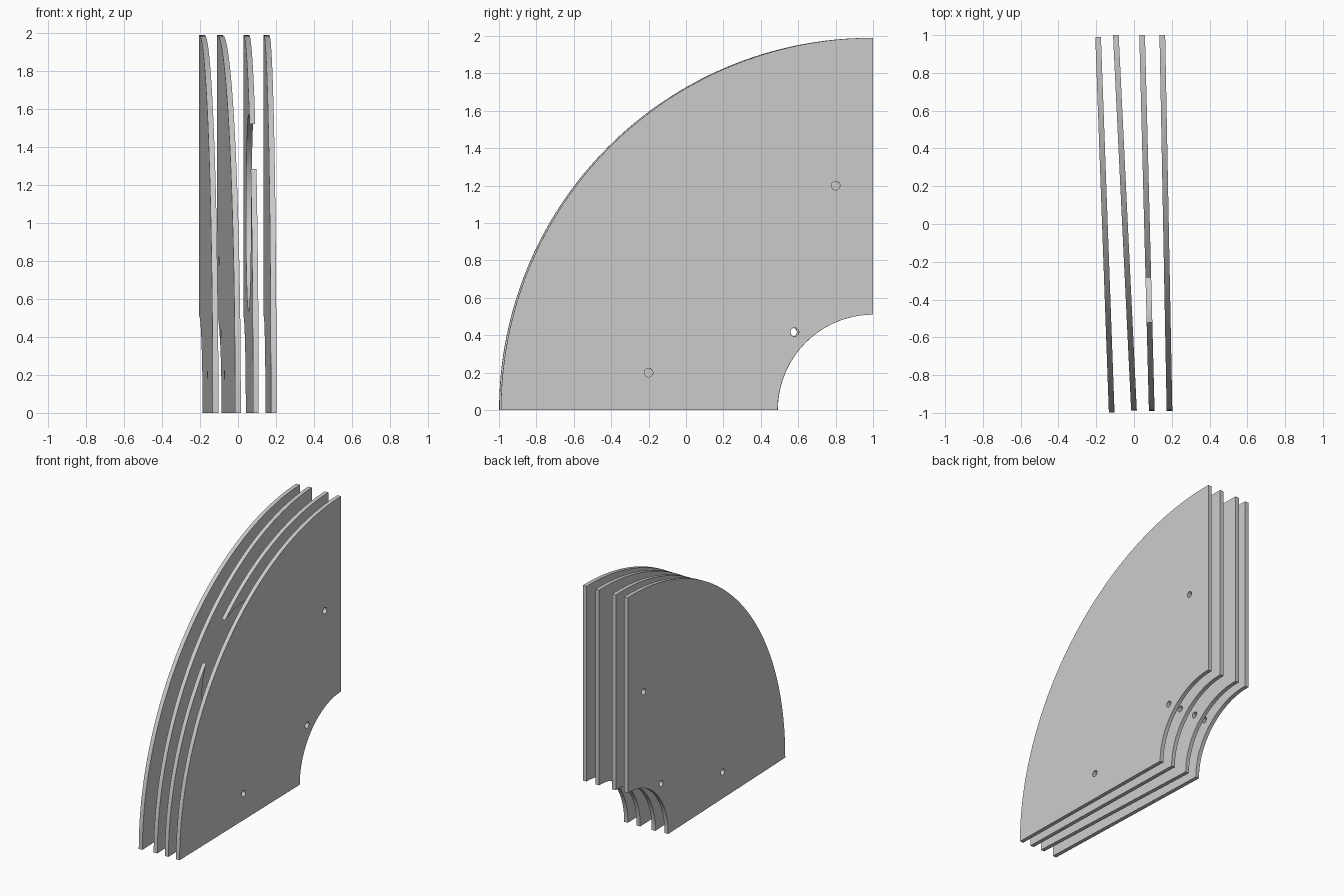
import bpy, bmesh, math
from mathutils import Matrix

if "Cube" in bpy.data.objects:
    bpy.data.objects.remove(bpy.data.objects["Cube"])

R_OUT, R_IN, THICK, SEGS = 1.99, 0.51, 0.03, 64

grey = bpy.data.materials.new("light_grey")
grey.diffuse_color = (0.6, 0.6, 0.6, 1)
grey.use_nodes = True
grey.node_tree.nodes["Principled BSDF"].inputs["Base Color"].default_value = grey.diffuse_color


def new_object(name, bm):
    mesh = bpy.data.meshes.new(name)
    bmesh.ops.recalc_face_normals(bm, faces=bm.faces)
    bm.to_mesh(mesh)
    bm.free()
    ob = bpy.data.objects.new(name, mesh)
    bpy.context.collection.objects.link(ob)
    return ob


def quarter_ring():
    """Quarter ring slab in the y-z plane, arc centre at the origin."""
    bm = bmesh.new()
    angles = [math.pi / 2 * i / SEGS for i in range(SEGS + 1)]
    pts = [(R_OUT, a) for a in angles] + [(R_IN, a) for a in reversed(angles)]
    face = bm.faces.new([bm.verts.new((-THICK / 2, -r * math.cos(a), r * math.sin(a)))
                         for r, a in pts])
    ext = bmesh.ops.extrude_face_region(bm, geom=[face])
    moved = [v for v in ext["geom"] if isinstance(v, bmesh.types.BMVert)]
    bmesh.ops.translate(bm, verts=moved, vec=(THICK, 0, 0))
    return bm


def drill(ob, holes):
    """Cut round holes given as (y, z, radius, sides)."""
    bm = bmesh.new()
    for y, z, r, n in holes:
        bmesh.ops.create_cone(
            bm, cap_ends=True, segments=n, radius1=r, radius2=r, depth=0.2,
            matrix=Matrix.Translation((0, y, z)) @ Matrix.Rotation(math.pi / 2, 4, 'Y'))
    cutter = new_object("hole_cutter", bm)
    cutter.hide_render = True
    mod = ob.modifiers.new("holes", 'BOOLEAN')
    mod.object, mod.operation, mod.solver = cutter, 'DIFFERENCE', 'EXACT'
    bpy.context.view_layer.objects.active = ob
    bpy.ops.object.modifier_apply(modifier=mod.name)
    bpy.data.objects.remove(cutter)


# Holes, measured from the arc centre
PIN = 0.023
inner_pin = (-0.42, 0.417, PIN, 24)
wide_pins = [(-0.2, 1.2, PIN, 24), (-1.2, 0.2, PIN, 24)]
near_pins = [(-0.2, 0.8, PIN, 24), (-0.8, 0.2, PIN, 24)]
big_hole = (-1.054, 1.054, 0.52, 96)

# name, x at back edge, x at front tip, y of arc centre, holes
PLATES = [
    ("left_outer_plate", -0.190, -0.118, 0.99, wide_pins),
    ("left_inner_plate", -0.096, 0.000, 1.0, near_pins),
    ("right_inner_plate", 0.043, 0.094, 1.0, [big_hole]),
    ("right_outer_plate", 0.150, 0.188, 1.0, wide_pins),
]

for name, x_back, x_front, y, holes in PLATES:
    plate = new_object(name, quarter_ring())
    plate.data.materials.append(grey)
    drill(plate, [inner_pin] + holes)
    # Each plate leans a little about the vertical axis
    plate.location = (x_back, y, 0)
    plate.rotation_euler.z = math.atan((x_front - x_back) / R_OUT)
    # Smooth arcs, sharp rims
    bpy.ops.object.select_all(action='DESELECT')
    plate.select_set(True)
    bpy.context.view_layer.objects.active = plate
    bpy.ops.object.shade_smooth_by_angle(angle=math.radians(30))
